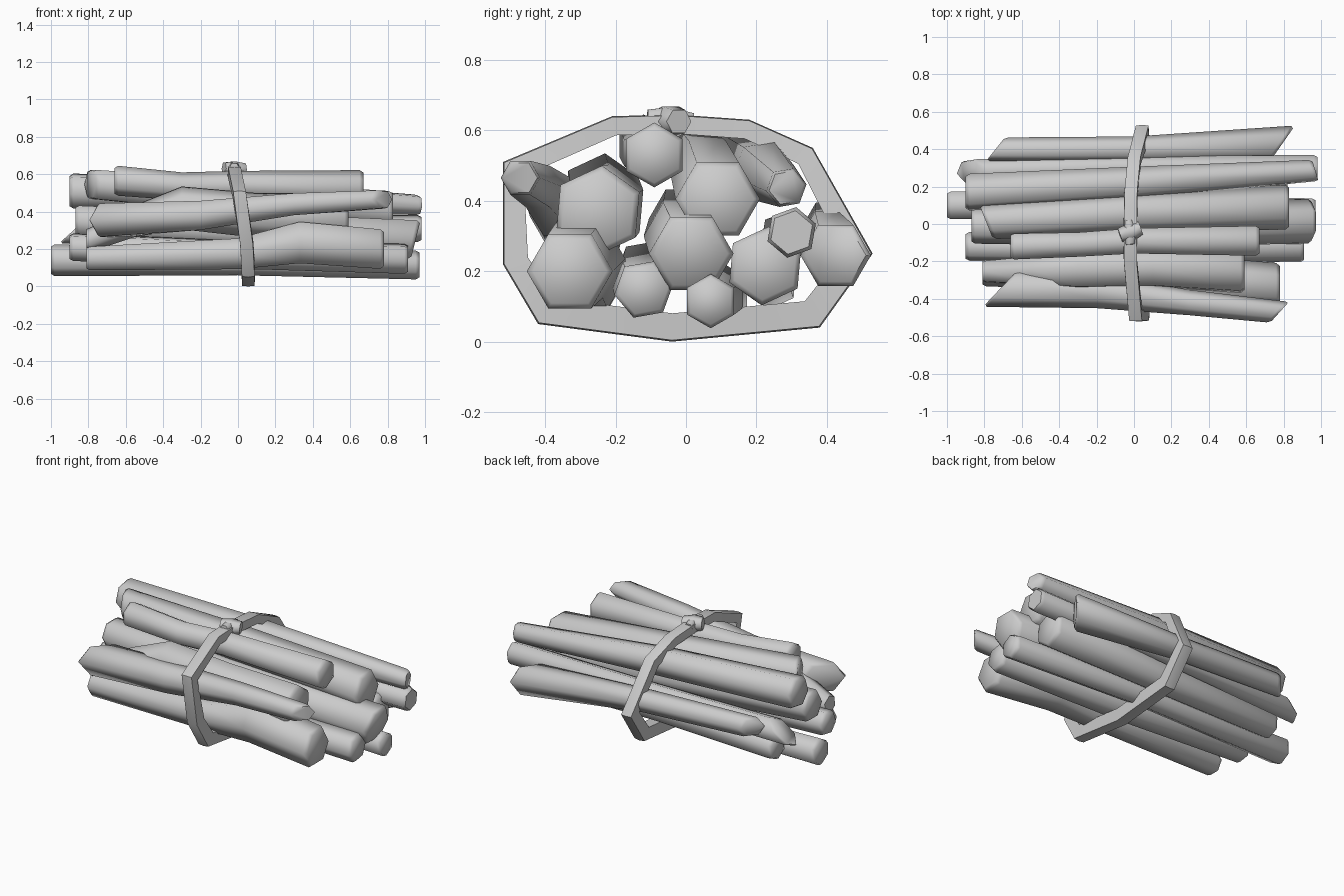
import bpy
import bmesh
import math
from mathutils import Vector

cube = bpy.data.objects.get("Cube")
if cube:
    bpy.data.objects.remove(cube, do_unlink=True)

# One plain colour for everything
grey = bpy.data.materials.new("plain_grey")
grey.use_nodes = True
colour = (0.6, 0.6, 0.6, 1)
grey.diffuse_color = colour
grey.node_tree.nodes["Principled BSDF"].inputs["Base Color"].default_value = colour


def build(name, rings, closed=False, smooth=65):
    """Skin a list of equally sized rings of points into a tube."""
    bm = bmesh.new()
    loops = [[bm.verts.new(p) for p in ring] for ring in rings]
    pairs = list(zip(loops, loops[1:]))
    if closed:
        pairs.append((loops[-1], loops[0]))
    else:
        bm.faces.new(loops[0])
        bm.faces.new(loops[-1])
    for a, b in pairs:
        for i in range(len(a)):
            j = (i + 1) % len(a)
            bm.faces.new((a[i], a[j], b[j], b[i]))
    bmesh.ops.recalc_face_normals(bm, faces=bm.faces)
    mesh = bpy.data.meshes.new(name)
    bm.to_mesh(mesh)
    bm.free()
    mesh.materials.append(grey)
    obj = bpy.data.objects.new(name, mesh)
    bpy.context.collection.objects.link(obj)
    bpy.ops.object.select_all(action="DESELECT")
    obj.select_set(True)
    bpy.context.view_layer.objects.active = obj
    bpy.ops.object.shade_smooth_by_angle(angle=math.radians(smooth))


def stick(name, *points, turn=0, slant_start=(0, 0), slant_end=(0, 0)):
    """Six-sided stick along x; points are (x, y, z, radius), ends are chamfered.
    A slant shears an end along x by its y and z offsets."""
    bevel, shrink = 0.02, 0.86
    first, last = points[0], points[-1]
    path = [(*first[:3], first[3] * shrink, slant_start)]
    path.append((first[0] + bevel, *first[1:], slant_start))
    path += [(*p, (0, 0)) for p in points[1:-1]]
    path.append((last[0] - bevel, *last[1:], slant_end))
    path.append((*last[:3], last[3] * shrink, slant_end))
    rings = []
    for x, y, z, r, (slant_y, slant_z) in path:
        ring = []
        for i in range(6):
            a = math.radians(turn + 60 * i)
            dy, dz = r * math.cos(a), r * math.sin(a)
            ring.append((x + slant_y * dy + slant_z * dz, y + dy, z + dz))
        rings.append(ring)
    build(name, rings)


# Front side of the bundle
stick("front_upper_stick", (-.71, -.34, .355, .103), (-.2, -.36, .38, .09),
      (.3, -.42, .44, .068), (.78, -.47, .465, .056),
      slant_start=(.95, 0), slant_end=(.9, 0))
stick("front_middle_stick", (-.81, -.255, .25, .065), (-.55, -.25, .35, .085),
      (-.3, -.24, .42, .115), (.1, -.23, .38, .12), (.59, -.25, .37, .13), turn=25)
stick("front_lower_stick", (-.81, -.26, .15, .073), (0, -.27, .175, .095),
      (.33, -.3, .235, .128), (.78, -.33, .2, .122))

# Top of the bundle
stick("top_stick", (-.66, -.12, .565, .08), (-.3, -.11, .535, .075),
      (0, -.09, .54, .078), (.67, -.09, .53, .092), turn=30)
stick("top_middle_stick", (-.79, .01, .545, .09), (0, .06, .48, .105),
      (.83, .09, .405, .12), slant_start=(-.4, 0))
stick("top_back_stick", (-.9, .17, .51, .1), (0, .22, .485, .088),
      (.97, .285, .437, .058), turn=10, slant_end=(-.3, 0))

# Core of the bundle
stick("core_stick", (-.87, -.01, .35, .095), (0, -.01, .3, .11),
      (.95, .015, .25, .12), slant_end=(0, .25))
stick("core_back_stick", (-.8, .24, .17, .08), (0, .22, .2, .095),
      (.82, .225, .215, .112), turn=25)

# Back side of the bundle
stick("back_inner_stick", (-.88, .28, .3, .072), (0, .3, .31, .068),
      (.98, .3, .31, .073), turn=20, slant_start=(0, 1.1))
stick("back_stick", (-.74, .4, .34, .063), (0, .4, .31, .068),
      (.79, .425, .245, .1), slant_start=(.8, 0), slant_end=(.7, 0))

# Bottom of the bundle
stick("bottom_front_stick", (-.9, -.12, .21, .078), (0, -.13, .17, .08),
      (.91, -.12, .148, .085), turn=10)
stick("bottom_stick", (-1, .1, .14, .085), (0, .1, .13, .07),
      (.97, .07, .115, .077), turn=30)

# Tying band: outline in y and z, leaning slightly along x
outline = [(-.52, .22), (-.42, .05), (-.04, 0), (.38, .04), (.53, .25),
           (.36, .55), (.18, .63), (-.03, .645), (-.21, .64), (-.52, .51)]
rings = []
for n, (y, z) in enumerate(outline):
    here = Vector((0, y, z))
    before = Vector((0, *outline[n - 1]))
    after = Vector((0, *outline[(n + 1) % len(outline)]))
    d, e = (here - before).normalized(), (after - here).normalized()
    inward = (e - d).normalized()
    # The band is thickest underneath and thins out towards the knot
    depth = (0.08 - 0.04 * z) / math.sqrt((1 + d.dot(e)) / 2)
    centre = here + Vector((0.055 - 0.18 * z * z, 0, 0))
    section = [(-.034, .05), (0, 0), (.034, .05), (.036, 1), (-.036, 1)]
    rings.append([centre + Vector((w, 0, 0)) + inward * depth * t for w, t in section])
build("tying_band", rings, closed=True, smooth=40)


def knot_loop(name, start, middle, end, radius):
    """Short bent cord that swells in the middle."""
    path = [Vector(p) for p in (start, middle, end)]
    along = (path[-1] - path[0]).normalized()
    side = along.cross(Vector((0, 0, 1))).normalized()
    up = side.cross(along)
    rings = []
    for p, r in zip(path, (radius * .75, radius, radius * .75)):
        angles = [math.radians(60 * i) for i in range(6)]
        rings.append([p + r * (math.cos(a) * side + math.sin(a) * up) for a in angles])
    build(name, rings)


# Knot on top of the band
knot_loop("knot_wrap", (-.075, -.06, .63), (-.02, -.045, .625), (.035, -.02, .625), .05)
knot_loop("knot_tail", (-.02, -.11, .635), (-.02, -.05, .635), (-.03, .02, .625), .036)
